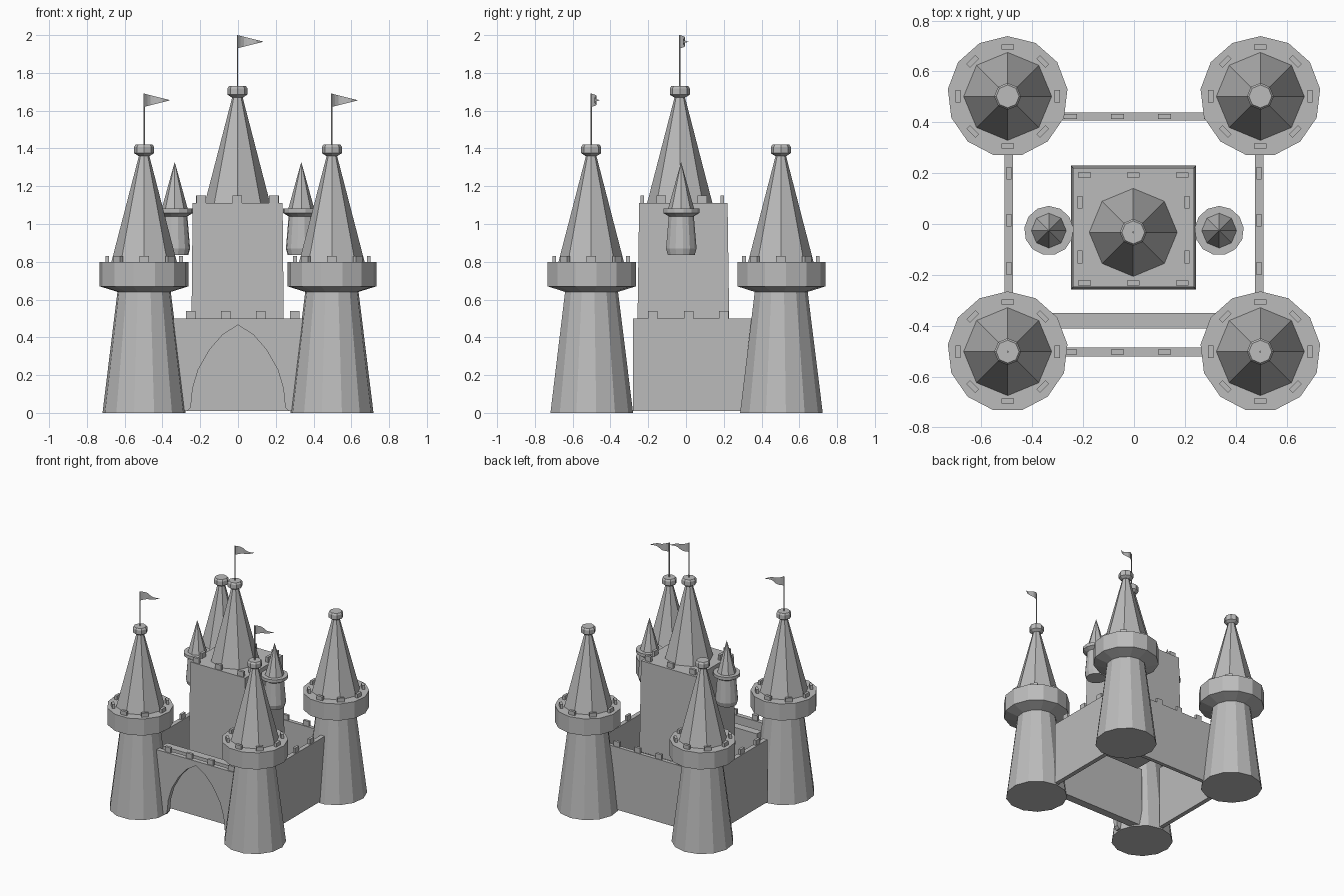
import bpy, bmesh, math

if "Cube" in bpy.data.objects:
    bpy.data.objects.remove(bpy.data.objects["Cube"])

stone = bpy.data.materials.new("grey_stone")
stone.diffuse_color = (0.5, 0.5, 0.5, 1)
stone.use_nodes = True
stone.node_tree.nodes["Principled BSDF"].inputs["Base Color"].default_value = stone.diffuse_color


def add(name, verts, faces):
    me = bpy.data.meshes.new(name)
    me.from_pydata(verts, [], faces)
    bm = bmesh.new()
    bm.from_mesh(me)
    bmesh.ops.recalc_face_normals(bm, faces=bm.faces)
    bm.to_mesh(me)
    bm.free()
    me.materials.append(stone)
    ob = bpy.data.objects.new(name, me)
    bpy.context.collection.objects.link(ob)
    return ob


def lathe(name, x, y, profile, n, start=90):
    """Stack of n-sided rings (radius, z), capped at both ends."""
    verts, faces = [], []
    for r, z in profile:
        for i in range(n):
            a = math.radians(start) + 2 * math.pi * i / n
            verts.append((x + r * math.cos(a), y + r * math.sin(a), z))
    for k in range(len(profile) - 1):
        for i in range(n):
            j = (i + 1) % n
            faces.append((k * n + i, k * n + j, k * n + n + j, k * n + n + i))
    faces.append(tuple(range(n)))
    faces.append(tuple(range(len(verts) - n, len(verts))))
    return add(name, verts, faces)


def block(name, x0, x1, y0, y1, z0, z1, top=None):
    """Box, with an optional different rectangle on top."""
    tx0, tx1, ty0, ty1 = top or (x0, x1, y0, y1)
    v = [(x0, y0, z0), (x1, y0, z0), (x1, y1, z0), (x0, y1, z0),
         (tx0, ty0, z1), (tx1, ty0, z1), (tx1, ty1, z1), (tx0, ty1, z1)]
    f = [(0, 1, 2, 3), (4, 5, 6, 7), (0, 1, 5, 4), (1, 2, 6, 5), (2, 3, 7, 6), (3, 0, 4, 7)]
    return add(name, v, f)


def merlon(name, x, y, z, angle, h=0.04):
    ob = block(name, -0.025, 0.025, -0.01, 0.01, -0.005, h)
    ob.location = (x, y, z)
    ob.rotation_euler.z = angle


def spire(name, x, y, z0, z1):
    """Eight-sided roof with a knob on top."""
    lathe(name + "_roof", x, y, [(0.173, z0), (0.02, z1 - 0.03)], 8)
    lathe(name + "_knob", x, y, [(0.03, z1 - 0.06), (0.053, z1 - 0.045),
                                 (0.053, z1 - 0.012), (0.045, z1)], 8)


def flag(name, x, y, z0, z1):
    lathe(name + "_pole", x, y, [(0.004, z0), (0.004, z1)], 6)
    n, verts = 8, []
    for i in range(n + 1):
        t = i / n
        wy = y + 0.045 * t + 0.015 * math.sin(2 * math.pi * t)
        mid, half = z1 - 0.035, 0.034 * (1 - t) + 0.001
        verts += [(x + 0.135 * t, wy, mid - half), (x + 0.135 * t, wy, mid + half)]
    add(name, verts, [(2 * i, 2 * i + 2, 2 * i + 3, 2 * i + 1) for i in range(n)])


# corner towers
for sx, sy, label in [(-1, -1, "front_left"), (1, -1, "front_right"),
                      (-1, 1, "back_left"), (1, 1, "back_right")]:
    x, y = 0.497 * sx, 0.502 * sy
    lathe(label + "_tower", x, y, [(0.222, 0), (0.14, 0.66)], 13)
    lathe(label + "_collar", x, y, [(0.14, 0.64), (0.237, 0.67), (0.237, 0.8)], 13)
    for i in range(8):
        a = i * math.pi / 4
        merlon(label + "_tower_merlon", x + 0.195 * math.cos(a), y + 0.195 * math.sin(a),
               0.8, a + math.pi / 2, 0.03)
    spire(label, x, y, 0.8, 1.42)
    if sy < 0:
        flag(label + "_flag", x, y, 1.4, 1.69)

# side and back walls
for sx, label in [(-1, "left"), (1, "right")]:
    x = 0.492 * sx
    block(label + "_wall", x - 0.017, x + 0.017, -0.28, 0.4, 0.01, 0.5)
    for y in (-0.175, 0.015, 0.2):
        merlon(label + "_wall_merlon", x, y, 0.5, math.pi / 2)
block("back_wall", -0.42, 0.42, 0.408, 0.438, 0.01, 0.5)

# front wall with pointed gate arch
half = [(0.27, 0.01), (0.25, 0.03), (0.24, 0.13), (0.21, 0.23), (0.15, 0.335), (0.08, 0.415)]
arch = [(-a, b) for a, b in half] + [(0, 0.465)] + half[::-1]
n = len(arch)
verts = []
for y in (-0.522, -0.486):
    verts += [(a, y, b) for a, b in arch]
    verts += [(a * 0.44 / 0.27, y, 0.5) for a, b in arch]
faces = []
for i in range(n - 1):
    for o in (0, 2 * n):
        faces.append((o + i, o + i + 1, o + n + i + 1, o + n + i))
    for o in (0, n):
        faces.append((o + i, o + i + 1, o + 2 * n + i + 1, o + 2 * n + i))
for s in (-1, 1):
    k = 0 if s < 0 else n - 1
    b = len(verts)
    verts += [(0.44 * s, -0.522, 0.01), (0.44 * s, -0.486, 0.01)]
    faces += [(k, b, n + k), (2 * n + k, b + 1, 3 * n + k),
              (k, b, b + 1, 2 * n + k), (b, b + 1, 3 * n + k, n + k)]
add("front_gate_wall", verts, faces)
block("inner_gate_wall", -0.37, 0.37, -0.412, -0.35, 0.01, 0.48)
for x in (-0.25, -0.065, 0.12, 0.3):
    merlon("front_wall_merlon", x, -0.504, 0.5, 0)
    merlon("back_wall_merlon", x, 0.423, 0.5, 0)

# keep
block("keep", -0.247, 0.243, -0.258, 0.23, 0.4, 1.11, (-0.24, 0.236, -0.248, 0.22))
for x in (-0.195, -0.003, 0.19):
    for y in (-0.232, 0.192):
        merlon("keep_merlon", x, y, 1.11, 0)
for y in (-0.13, 0.085):
    for x in (-0.212, 0.208):
        merlon("keep_merlon", x, y, 1.11, math.pi / 2)
spire("keep", -0.003, -0.033, 1.11, 1.73)
flag("keep_flag", -0.003, -0.033, 1.71, 2.0)

# hanging turrets beside the keep
for sx, label in [(-1, "left"), (1, "right")]:
    x, y = 0.335 * sx, -0.026
    lathe(label + "_turret", x, y, [(0.072, 0.835), (0.082, 0.87), (0.066, 1.06)], 13)
    lathe(label + "_turret_collar", x, y, [(0.066, 1.04), (0.097, 1.058), (0.097, 1.082)], 13)
    lathe(label + "_turret_roof", x, y, [(0.069, 1.08), (0.001, 1.325)], 8)
